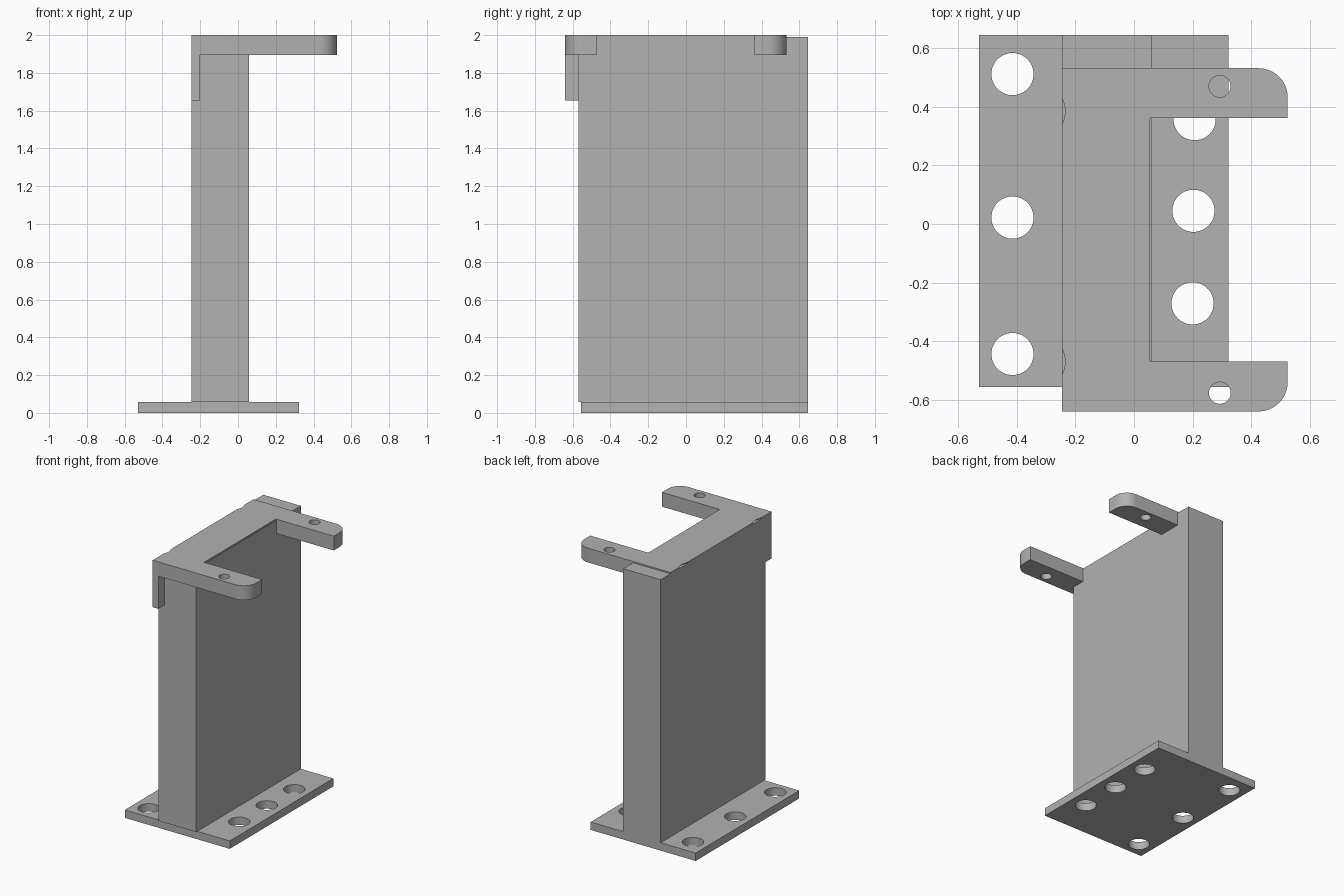
import bpy, bmesh, math

cube = bpy.data.objects.get("Cube")
if cube:
    bpy.data.objects.remove(cube, do_unlink=True)

grey = bpy.data.materials.new("plain_grey")
grey.use_nodes = True
colour = (0.445, 0.445, 0.445, 1)
grey.diffuse_color = colour
grey.node_tree.nodes["Principled BSDF"].inputs["Base Color"].default_value = colour


def prism(name, outline, z0, z1):
    """Extrude a plan outline between two heights."""
    bm = bmesh.new()
    face = bm.faces.new([bm.verts.new((x, y, z0)) for x, y in outline])
    top = bmesh.ops.extrude_face_region(bm, geom=[face])["geom"]
    bmesh.ops.translate(bm, vec=(0, 0, z1 - z0),
                        verts=[v for v in top if isinstance(v, bmesh.types.BMVert)])
    bmesh.ops.recalc_face_normals(bm, faces=bm.faces[:])
    mesh = bpy.data.meshes.new(name)
    bm.to_mesh(mesh)
    bm.free()
    obj = bpy.data.objects.new(name, mesh)
    bpy.context.collection.objects.link(obj)
    mesh.materials.append(grey)
    return obj


def block(name, x0, x1, y0, y1, z0, z1):
    return prism(name, [(x0, y0), (x1, y0), (x1, y1), (x0, y1)], z0, z1)


def arc(cx, cy, r, start, steps=12):
    angles = [math.radians(start + 90 * i / steps) for i in range(steps + 1)]
    return [(cx + r * math.cos(a), cy + r * math.sin(a)) for a in angles]


def cutter(loc, r1, r2, depth, tilt=0):
    bpy.ops.mesh.primitive_cone_add(vertices=48, radius1=r1, radius2=r2, depth=depth,
                                    location=loc, rotation=(0, tilt, 0))
    obj = bpy.context.object
    obj.name = "hole_cutter"
    obj.hide_render = True
    obj.data.materials.append(grey)
    return obj


def select(obj):
    bpy.ops.object.select_all(action="DESELECT")
    obj.select_set(True)
    bpy.context.view_layer.objects.active = obj


def cut(obj, cutters):
    for c in cutters:
        mod = obj.modifiers.new("hole", "BOOLEAN")
        mod.operation = "DIFFERENCE"
        mod.solver = "EXACT"
        mod.object = c
        select(obj)
        bpy.ops.object.modifier_apply(modifier=mod.name)
    bpy.ops.object.shade_smooth_by_angle(angle=math.radians(30))


# Base plate with six bolt holes
base = block("base_plate", -0.53, 0.323, -0.557, 0.645, 0, 0.058)
bolts = [(-0.415, 0.512), (-0.415, 0.022), (-0.415, -0.444),
         (0.207, 0.358), (0.203, 0.045), (0.2, -0.271)]
bolt_cutters = [cutter((x, y, 0.03), 0.072, 0.072, 0.2) for x, y in bolts]
cut(base, bolt_cutters)

# Upright column
block("column", -0.246, 0.059, -0.57, 0.645, 0.058, 1.99)

# Forked top bracket with rounded outer corners
r = 0.1
fork = [(-0.246, -0.64)] + arc(0.525 - r, -0.64 + r, r, -90)
fork += [(0.525, -0.47), (0.054, -0.47), (0.054, 0.362), (0.525, 0.362)]
fork += arc(0.525 - r, 0.532 - r, r, 0) + [(-0.246, 0.532)]
bracket = prism("top_bracket", fork, 1.895, 2)

# Lip hanging from the bracket's outer edge
lip = block("bracket_lip", -0.246, -0.2, -0.64, 0.532, 1.655, 1.895)

# Pin holes in the fork arms and countersinks along the outer edge
pins = [cutter((0.293, y, 1.95), 0.037, 0.037, 0.3) for y in (0.47, -0.577)]
sinks = [cutter((-0.211, y, 1.916), 0.105, 0.015, 0.09, math.pi / 2)
         for y in (0.385, -0.47)]
cut(bracket, pins + sinks)
cut(lip, sinks)

for c in bolt_cutters + pins + sinks:
    bpy.data.objects.remove(c, do_unlink=True)
